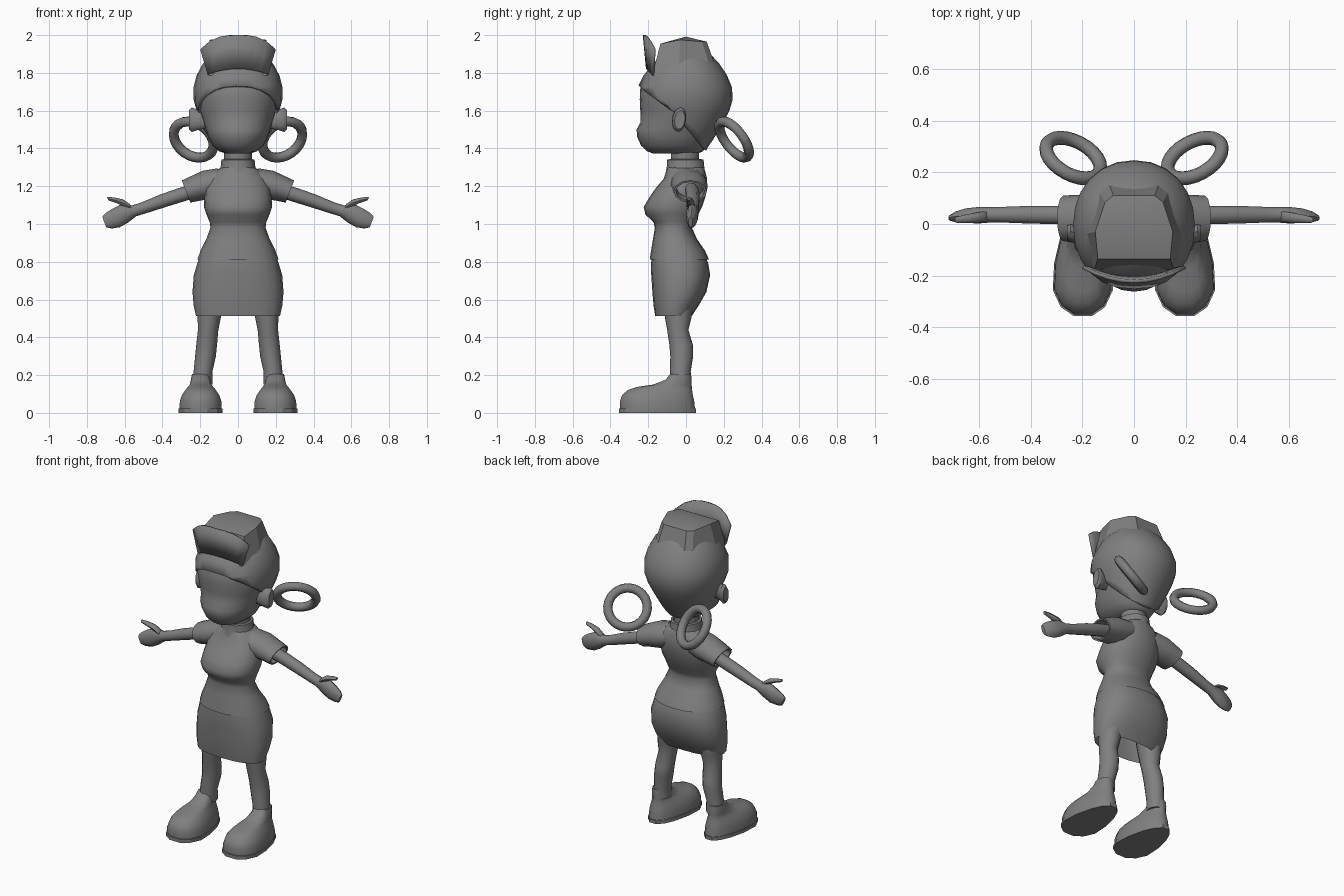
import bpy, bmesh, math
from mathutils import Vector as V

grey = bpy.data.materials.new("mid_grey")
grey.diffuse_color = (0.216, 0.216, 0.216, 1)


def finish(name, bm, angle=40):
    bmesh.ops.recalc_face_normals(bm, faces=bm.faces[:])
    me = bpy.data.meshes.new(name)
    bm.to_mesh(me)
    bm.free()
    me.materials.append(grey)
    ob = bpy.data.objects.new(name, me)
    bpy.context.collection.objects.link(ob)
    bpy.ops.object.select_all(action='DESELECT')
    ob.select_set(True)
    bpy.context.view_layer.objects.active = ob
    bpy.ops.object.shade_smooth_by_angle(angle=math.radians(angle))
    return ob


def ring(c, a, b, n=16, e=2.0):
    """Superellipse around c with half axes a and b."""
    c, a, b = V(c), V(a), V(b)
    pts = []
    for i in range(n):
        t = 2 * math.pi * i / n
        co, si = math.cos(t), math.sin(t)
        pts.append(c + a * math.copysign(abs(co) ** (2 / e), co)
                   + b * math.copysign(abs(si) ** (2 / e), si))
    return pts


def loft(rings, caps=(True, True)):
    bm = bmesh.new()
    rows = [[bm.verts.new(p) for p in r] for r in rings]
    for r, s in zip(rows, rows[1:]):
        for i in range(len(r)):
            j = (i + 1) % len(r)
            bm.faces.new((r[i], r[j], s[j], s[i]))
    for cap, r in zip(caps, (rows[0], rows[-1])):
        if cap:
            bm.faces.new(r)
    return bm


def stack(rows, cx=0, n=16, e=2.0):
    """Horizontal rings from (z, front y, back y, half width)."""
    return [ring((cx, (f + b) / 2, z), (w, 0, 0), (0, (b - f) / 2, 0), n, e)
            for z, f, b, w in rows]


def limb(rows, s, n=10):
    """Rings along an arm from (x, y, z, half height, half depth), tilted with the arm."""
    up = V((s * 0.36, 0, 0.93))
    return [ring((s * x, y, z), up * h, (0, d, 0), n) for x, y, z, h, d in rows]


# Head
HEAD = [(1.372, -.17, .06, .06), (1.385, -.205, .09, .10), (1.415, -.238, .105, .135),
        (1.46, -.258, .135, .158), (1.5, -.262, .16, .172), (1.54, -.24, .183, .185),
        (1.6, -.242, .215, .205), (1.66, -.245, .233, .221), (1.72, -.242, .23, .222),
        (1.78, -.212, .205, .207), (1.84, -.165, .165, .175), (1.9, -.10, .11, .12),
        (1.93, -.04, .05, .05)]
finish("head", loft(stack(HEAD, n=24, e=2.15)), 60)

# Hair: shell over the head, cut along a fringe line and a line behind the ears
bm = loft(stack(HEAD, n=24, e=2.15))
fringe, back = (V((0, -.07, 1.6)), V((0, .75, 1))), (V((0, -.07, 1.6)), V((0, 1.25, 1)))
for co, no in (fringe, back):
    bmesh.ops.bisect_plane(bm, geom=bm.verts[:] + bm.edges[:] + bm.faces[:],
                           plane_co=co, plane_no=no)
drop = []
for f in bm.faces:
    c = f.calc_center_median()
    if all((c - co).dot(no) < 0 for co, no in (fringe, back)) or c.z < 1.38:
        drop.append(f)
bmesh.ops.delete(bm, geom=drop, context='FACES')
hair = finish("hair", bm, 60)
mod = hair.modifiers.new("thickness", 'SOLIDIFY')
mod.thickness, mod.offset = 0.014, 1

# Cap: eight-sided crown with a ridge, plus an upright front plate
BASE = [(.10, .165, 1.81), (.14, .135, 1.81), (.195, -.04, 1.80), (.155, -.18, 1.785)]
TOP = [(.08, .11, 1.965), (.112, .085, 1.965), (.15, -.03, 1.975), (.14, -.135, 1.955)]


def mirrored(half):
    return [V(p) for p in half] + [V((-x, y, z)) for x, y, z in reversed(half)]


bm = loft([mirrored(BASE), mirrored(TOP)], (True, False))
rim = bm.verts[:][8:]
peak = bm.verts.new((0, 0, 1.992))
for i in range(8):
    bm.faces.new((rim[i], rim[(i + 1) % 8], peak))
finish("cap_crown", bm, 25)

bm = bmesh.new()
cols = []
for i in range(9):
    t = i / 4 - 1
    cols.append((bm.verts.new((.158 * t, -.205 + .03 * t * t, 1.822 - .03 * t * t)),
                 bm.verts.new((.198 * t, -.222 + .055 * t * t, 2.0 - .075 * abs(t) ** 3))))
for (a, b), (c, d) in zip(cols, cols[1:]):
    bm.faces.new((a, c, d, b))
plate = finish("cap_front_plate", bm, 30)
mod = plate.modifiers.new("thickness", 'SOLIDIFY')
mod.thickness, mod.offset = 0.014, 0

# Neck and collar
finish("neck", loft(stack([(1.27, -.08, .07, .075), (1.40, -.08, .07, .075)])))
finish("collar", loft(stack([(1.24, -.115, .105, .115), (1.30, -.102, .097, .092),
                             (1.34, -.10, .093, .088), (1.343, -.085, .08, .075),
                             (1.32, -.08, .07, .07)]), (False, False)))

# Blouse and skirt
finish("blouse", loft(stack([
    (.812, -.192, .122, .215), (.86, -.185, .10, .198), (.92, -.175, .058, .168),
    (.98, -.165, .032, .146), (1.01, -.172, .045, .15), (1.05, -.215, .065, .167),
    (1.09, -.224, .085, .18), (1.14, -.195, .102, .178), (1.19, -.16, .112, .172),
    (1.24, -.118, .112, .155), (1.285, -.103, .10, .115), (1.30, -.10, .095, .085)],
    n=20, e=2.25), (False, True)), 60)
finish("skirt", loft(stack([
    (.512, -.163, .03, .222), (.57, -.172, .068, .235), (.64, -.178, .108, .241),
    (.73, -.184, .128, .234), (.79, -.185, .118, .216), (.825, -.182, .105, .205)],
    n=20, e=2.4), (False, True)), 60)

for s, side in ((1, "right"), (-1, "left")):
    # Sleeve, open at the cuff
    finish(side + "_sleeve", loft(limb([
        (.08, .01, 1.225, .075, .095), (.16, .018, 1.207, .08, .097),
        (.22, .02, 1.19, .07, .093), (.275, .022, 1.172, .063, .088),
        (.274, .022, 1.172, .054, .076), (.21, .022, 1.19, .05, .07)], s, 12),
        (False, False)), 50)

    # Arm with hand
    finish(side + "_arm", loft(limb([
        (.20, .03, 1.185, .036, .036), (.30, .035, 1.155, .038, .037),
        (.40, .036, 1.122, .036, .036), (.50, .036, 1.085, .031, .032),
        (.55, .036, 1.07, .031, .031), (.60, .034, 1.056, .052, .033),
        (.645, .032, 1.032, .053, .030), (.685, .028, 1.017, .044, .022),
        (.708, .024, 1.01, .030, .012)], s)), 50)
    finish(side + "_thumb", loft(limb([
        (.565, .03, 1.085, .022, .02), (.60, .026, 1.108, .024, .02),
        (.65, .02, 1.126, .016, .017), (.69, .016, 1.134, .010, .011)], s, 8)), 50)

    # Leg
    legs = [(.15, -.085, .028, .055, .19), (.22, -.085, .025, .05, .185),
            (.30, -.083, .038, .055, .172), (.36, -.088, .036, .055, .166),
            (.44, -.10, .013, .054, .158), (.51, -.112, .03, .062, .152),
            (.64, -.125, .05, .075, .14)]
    finish(side + "_leg", loft([stack([r[:4]], s * r[4], 12)[0] for r in legs]), 60)

    # Shoe: wide toe, narrower heel, thin sole
    def foot(rows):
        out = stack(rows, 0, 14, 2.4)
        for r in out:
            for p in r:
                p.x = s * .198 + p.x * (1 - .38 * max(0, min(1, (p.y + .25) / .3)))
        return out

    finish(side + "_shoe", loft(foot([
        (.02, -.353, .052, .122), (.06, -.354, .048, .12), (.095, -.342, .04, .108),
        (.122, -.31, .036, .09), (.137, -.265, .034, .08), (.15, -.175, .032, .074),
        (.175, -.11, .031, .07), (.205, -.086, .028, .064)])), 60)
    finish(side + "_sole", loft(foot([(0, -.36, .057, .127), (.022, -.36, .057, .127)])), 30)

    # Ear
    finish(side + "_ear", loft([ring((s * x, -.045 + d, 1.552), (0, h * .55, 0), (0, h * .1, h), 12)
                                for x, d, h in ((.16, 0, .045), (.215, 0, .055), (.245, .01, .065),
                                                (.26, .012, .05), (.258, .01, .03))]), 50)

    # Looped hair tail: tilted ring of tube
    n = V((-.4 * s, .73, .555)).normalized()
    u = n.cross(V((0, 0, 1))).normalized()
    w = n.cross(u)
    loop = []
    for i in range(24):
        t = 2 * math.pi * i / 24
        d = u * math.cos(t) + w * math.sin(t)
        loop.append(ring(V((s * .235, .255, 1.447)) + d * .115, d * .027, n * .027, 8))
    finish(side + "_hair_loop", loft(loop + [loop[0]], (False, False)), 60)
